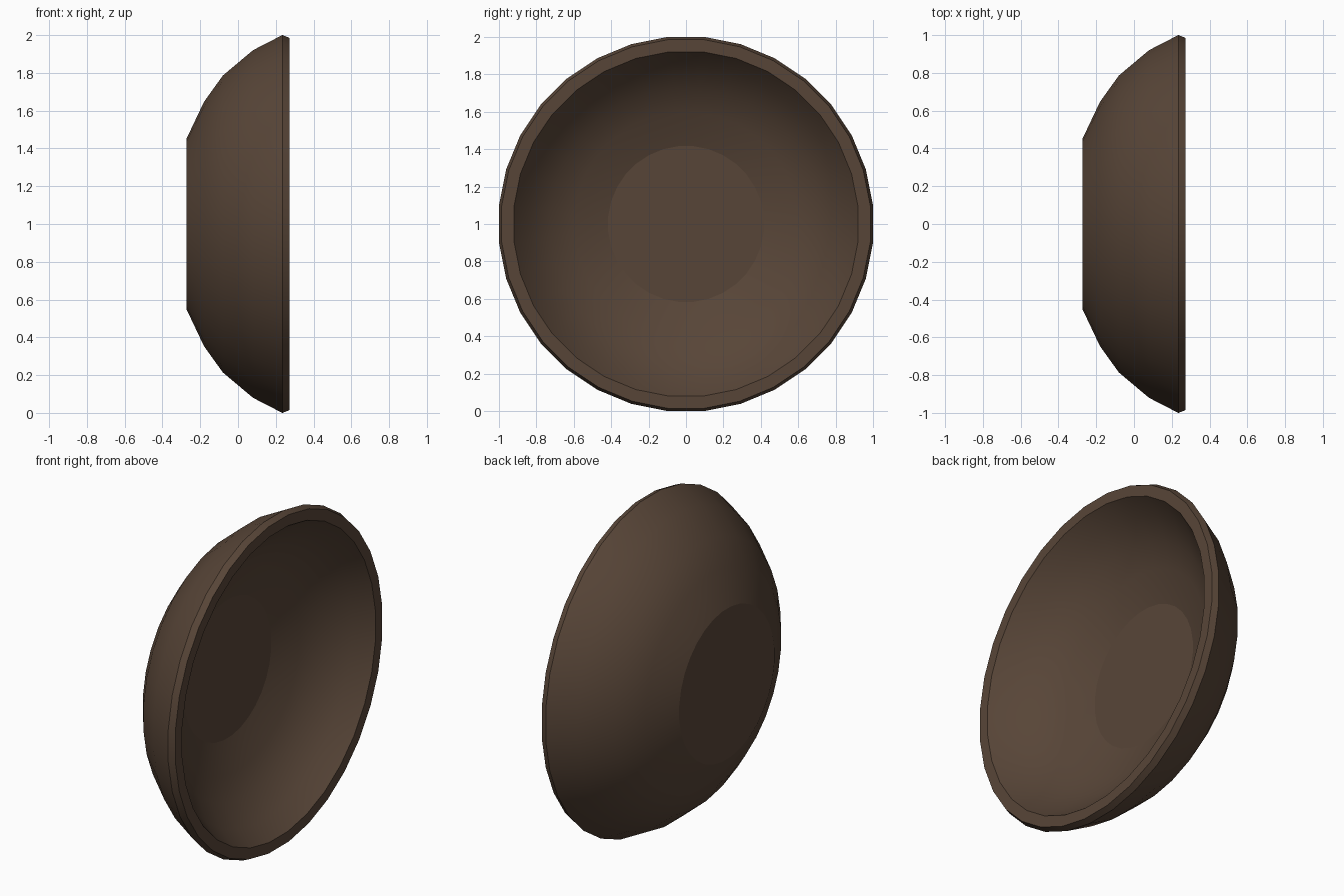
import bpy, bmesh, math

if "Cube" in bpy.data.objects:
    bpy.data.objects.remove(bpy.data.objects["Cube"])

SIDES = 32
# Bowl profile as (x, radius): outer base -> rim -> inner floor
PROFILE = [(-0.272, 0.455), (-0.18, 0.65), (-0.08, 0.79), (0.08, 0.925),
           (0.235, 1.005), (0.272, 0.99), (0.272, 0.925),
           (0.167, 0.85), (0.059, 0.727), (-0.008, 0.60), (-0.07, 0.418)]

wood = bpy.data.materials.new("dark_brown_wood")
wood.diffuse_color = (0.097, 0.060, 0.039, 1)
wood.use_nodes = True
wood.node_tree.nodes["Principled BSDF"].inputs["Base Color"].default_value = wood.diffuse_color

# Revolve the profile around the horizontal x axis
bm = bmesh.new()
rings = []
for x, r in PROFILE:
    ring = []
    for i in range(SIDES):
        a = 2 * math.pi * (i + 0.5) / SIDES
        ring.append(bm.verts.new((x, r * math.cos(a), 1 + r * math.sin(a))))
    rings.append(ring)
for lower, upper in zip(rings, rings[1:]):
    for i in range(SIDES):
        j = (i + 1) % SIDES
        bm.faces.new((lower[i], lower[j], upper[j], upper[i]))
# Flat outer base and inner floor
bm.faces.new(rings[0])
bm.faces.new(rings[-1])
bmesh.ops.recalc_face_normals(bm, faces=bm.faces)

mesh = bpy.data.meshes.new("bowl")
bm.to_mesh(mesh)
bm.free()
mesh.materials.append(wood)
bowl = bpy.data.objects.new("bowl", mesh)
bpy.context.collection.objects.link(bowl)

# Smooth walls with a crisp rim, base and floor
bpy.context.view_layer.objects.active = bowl
bowl.select_set(True)
bpy.ops.object.shade_smooth_by_angle(angle=math.radians(17))
